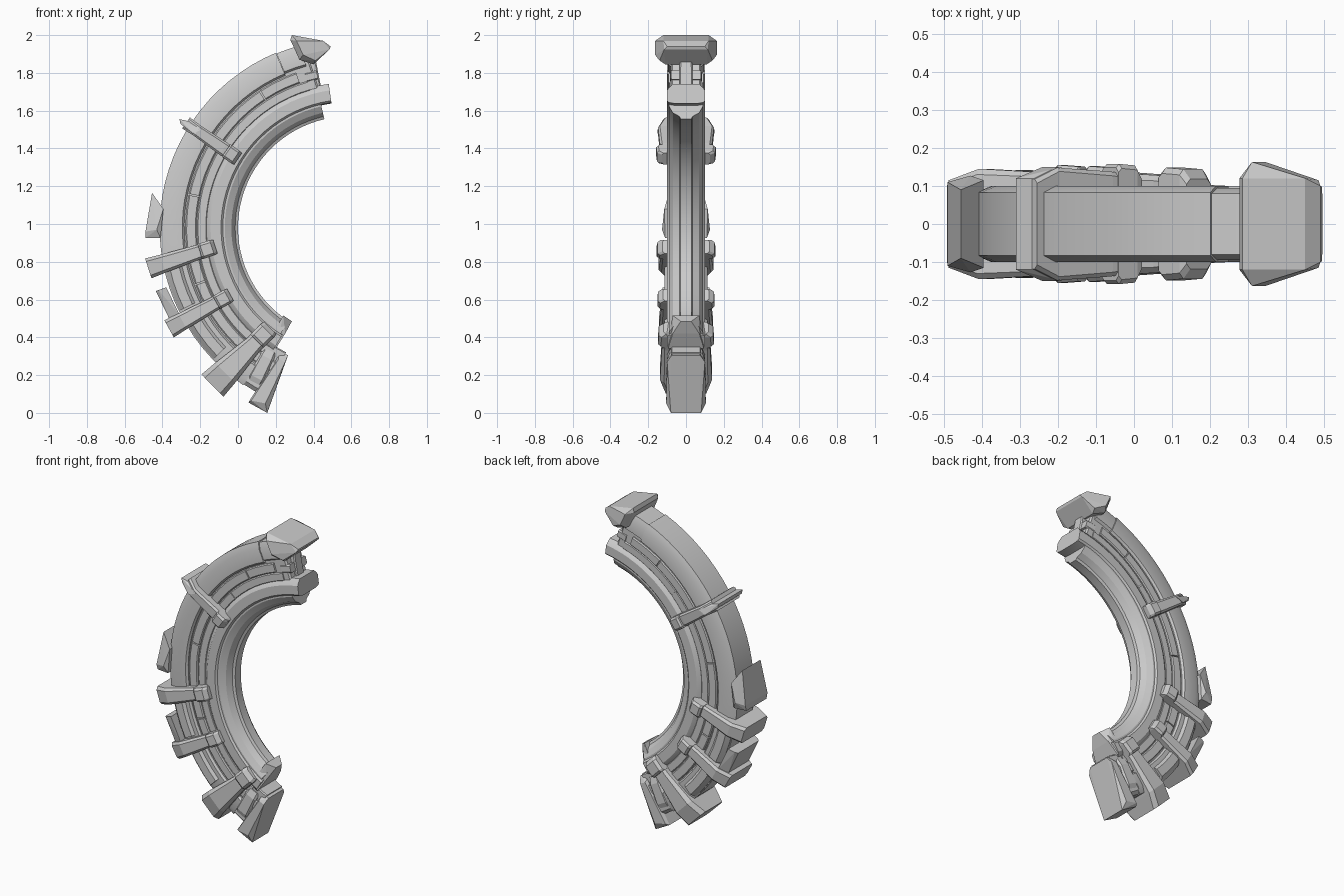
import bpy, bmesh
from math import cos, sin, radians
from mathutils import Vector

CX, CZ = 0.59, 0.98          # centre of the arc in the front plane


def finish(name, bm, smooth=True):
    bmesh.ops.recalc_face_normals(bm, faces=bm.faces)
    me = bpy.data.meshes.new(name)
    bm.to_mesh(me)
    bm.free()
    ob = bpy.data.objects.new(name, me)
    bpy.context.collection.objects.link(ob)
    if smooth:
        bpy.context.view_layer.objects.active = ob
        ob.select_set(True)
        bpy.ops.object.shade_smooth_by_angle(angle=radians(25))
        ob.select_set(False)
    return ob


def skin(bm, rings):
    vs = [[bm.verts.new(p) for p in r] for r in rings]
    n = len(vs[0])
    for a, b in zip(vs, vs[1:]):
        for i in range(n):
            bm.faces.new((a[i], a[(i + 1) % n], b[(i + 1) % n], b[i]))
    bm.faces.new(vs[0])
    bm.faces.new(vs[-1])


def arc(name, half, a0, a1):
    """Sweep a (radius, y) half profile, mirrored in y, round the arc."""
    prof = half + [(r, -y) for r, y in reversed(half)]
    n = max(2, int(abs(a1 - a0) / 4))
    rings = []
    for i in range(n + 1):
        a = radians(a0 + (a1 - a0) * i / n)
        rings.append([(CX + r * cos(a), y, CZ + r * sin(a)) for r, y in prof])
    bm = bmesh.new()
    skin(bm, rings)
    return finish(name, bm)


def bar(name, p0, p1, stations):
    """Chamfered bar from p0 to p1 (x, z); stations are (fraction, half width, half y)."""
    a, b = Vector((p0[0], 0, p0[1])), Vector((p1[0], 0, p1[1]))
    d = (b - a).normalized()
    t = Vector((-d.z, 0, d.x))
    rings = []
    for f, w, y in stations:
        c = min(w, y) * 0.3
        oct_ = [(w, y - c), (w - c, y), (c - w, y), (-w, y - c),
                (-w, c - y), (c - w, -y), (w - c, -y), (w, c - y)]
        rings.append([a.lerp(b, f) + t * u + Vector((0, v, 0)) for u, v in oct_])
    bm = bmesh.new()
    skin(bm, rings)
    return finish(name, bm, False)


def hull(name, pts):
    bm = bmesh.new()
    for x, y, z in pts:
        for s in (1, -1):
            bm.verts.new((x, s * y, z))
    bmesh.ops.convex_hull(bm, input=bm.verts)
    bmesh.ops.dissolve_limit(bm, angle_limit=radians(2), verts=bm.verts, edges=bm.edges)
    return finish(name, bm, False)


def band(r0, r1, y, c=0.006):
    return [(r0, y - c), (r0 + c, y), (r1 - c, y), (r1, y - c)]


# Inner collar with its V-shaped inner lip
arc("inner_lip", [(0.59, 0.028), (0.605, 0.035), (0.625, 0.07), (0.66, 0.09), (0.70, 0.09)], 103, 237)
arc("inner_collar", [(0.665, 0.06), (0.67, 0.09), (0.68, 0.1), (0.735, 0.1), (0.75, 0.09), (0.77, 0.07)], 98.2, 238)

# Central web and outer rim
arc("web", band(0.74, 0.93, 0.08), 104, 243)
arc("outer_rim", [(0.875, 0.088), (0.885, 0.1), (0.965, 0.1), (1.005, 0.083)], 112.8, 236)
arc("rim_end_upper", [(0.885, 0.08), (0.895, 0.095), (0.96, 0.095), (1.0, 0.08)], 105, 112.7)
arc("rim_end_lower", band(0.87, 1.0, 0.095, 0.02), 236, 243)

# Web panels separated by narrow gaps
for i, (a0, a1) in enumerate([(109, 123), (123.5, 168), (168.5, 200), (200.5, 242)]):
    arc(f"web_panel_{i}", band(0.81, 0.868, 0.092), a0, a1)
for i, (a0, a1) in enumerate([(106, 136), (136.5, 190), (190.5, 236)]):
    arc(f"inner_panel_{i}", band(0.755, 0.808, 0.086), a0, a1)
for i, (a0, a1) in enumerate([(188, 206), (210, 224)]):
    arc(f"lower_side_shell_{i}", band(0.90, 1.0, 0.115, 0.025), a0, a1)

# Clamps straddling the ring: outer end, inner end, outer and inner half widths, half depth
clamps = [((-0.275, 1.535), (0.00, 1.345), 0.036, 0.04, 0.148),
          ((-0.475, 0.765), (-0.12, 0.88), 0.055, 0.042, 0.145),
          ((-0.365, 0.445), (-0.04, 0.625), 0.052, 0.04, 0.142),
          ((-0.135, 0.145), (0.17, 0.45), 0.083, 0.05, 0.138)]
for i, (p, q, w0, w1, y) in enumerate(clamps):
    bar(f"clamp_{i}", p, q, [(0, w0, y - 0.03), (0.22, w0 * 0.9, y), (0.72, w1 * 0.95, y - 0.01),
                             (0.95, w1 * 0.9, y - 0.02)])
    bar(f"clamp_foot_{i}", p, q, [(0.77, w1, y), (0.80, w1, y + 0.01), (0.95, w1, y + 0.006), (1, w1 * 0.9, y - 0.02)])

# Outer edge pieces of the first clamp and lower rim
hull("clamp_head", [(-0.31, 0.12, 1.555), (-0.305, 0.12, 1.53), (-0.22, 0.12, 1.535), (-0.24, 0.15, 1.48),
                    (-0.19, 0.15, 1.50)])
hull("rim_fin", [(-0.455, 0.09, 1.165), (-0.49, 0.11, 0.96), (-0.49, 0.1, 0.925),
                 (-0.41, 0.11, 0.925), (-0.395, 0.115, 1.08), (-0.43, 0.127, 0.97)])
hull("rim_plate", [(-0.435, 0.10, 0.645), (-0.38, 0.125, 0.665), (-0.365, 0.10, 0.50),
                   (-0.31, 0.125, 0.52), (-0.42, 0.115, 0.65)])

# End plate at the foot, with the short block behind it
hull("end_plate", [(0.155, 0.08, 0.0), (0.265, 0.075, 0.305), (0.245, 0.07, 0.315), (0.215, 0.07, 0.31),
                   (0.055, 0.085, 0.055), (0.07, 0.105, 0.065), (0.145, 0.105, 0.05),
                   (0.25, 0.1, 0.27), (0.215, 0.1, 0.285), (0.165, 0.1, 0.20)])
bar("end_block", (0.08, 0.15), (0.17, 0.33), [(0, 0.04, 0.09), (0.2, 0.045, 0.105), (0.8, 0.04, 0.1), (1, 0.035, 0.085)])
hull("collar_end_tip", [(0.285, 0.028, 0.485), (0.25, 0.07, 0.42), (0.20, 0.095, 0.34), (0.24, 0.07, 0.515),
                        (0.17, 0.095, 0.40)])

# Struts and flared cap at the upper end
bar("upper_strut", (0.34, 1.88), (0.40, 1.70), [(0, 0.03, 0.06), (0.25, 0.032, 0.08), (1, 0.032, 0.08)])
bar("strut_rib", (0.385, 1.89), (0.42, 1.71), [(0, 0.022, 0.03), (0.4, 0.022, 0.035), (1, 0.022, 0.035)])
bar("strut_crosspiece", (0.36, 1.775), (0.42, 1.79), [(0, 0.025, 0.085), (1, 0.025, 0.08)])
hull("upper_cap", [(0.285, 0.12, 2.0), (0.277, 0.12, 1.975), (0.31, 0.163, 1.97), (0.345, 0.163, 1.895),
                   (0.45, 0.12, 1.97), (0.49, 0.1, 1.94), (0.485, 0.115, 1.925),
                   (0.41, 0.14, 1.865), (0.40, 0.11, 1.845), (0.325, 0.13, 1.87)])
